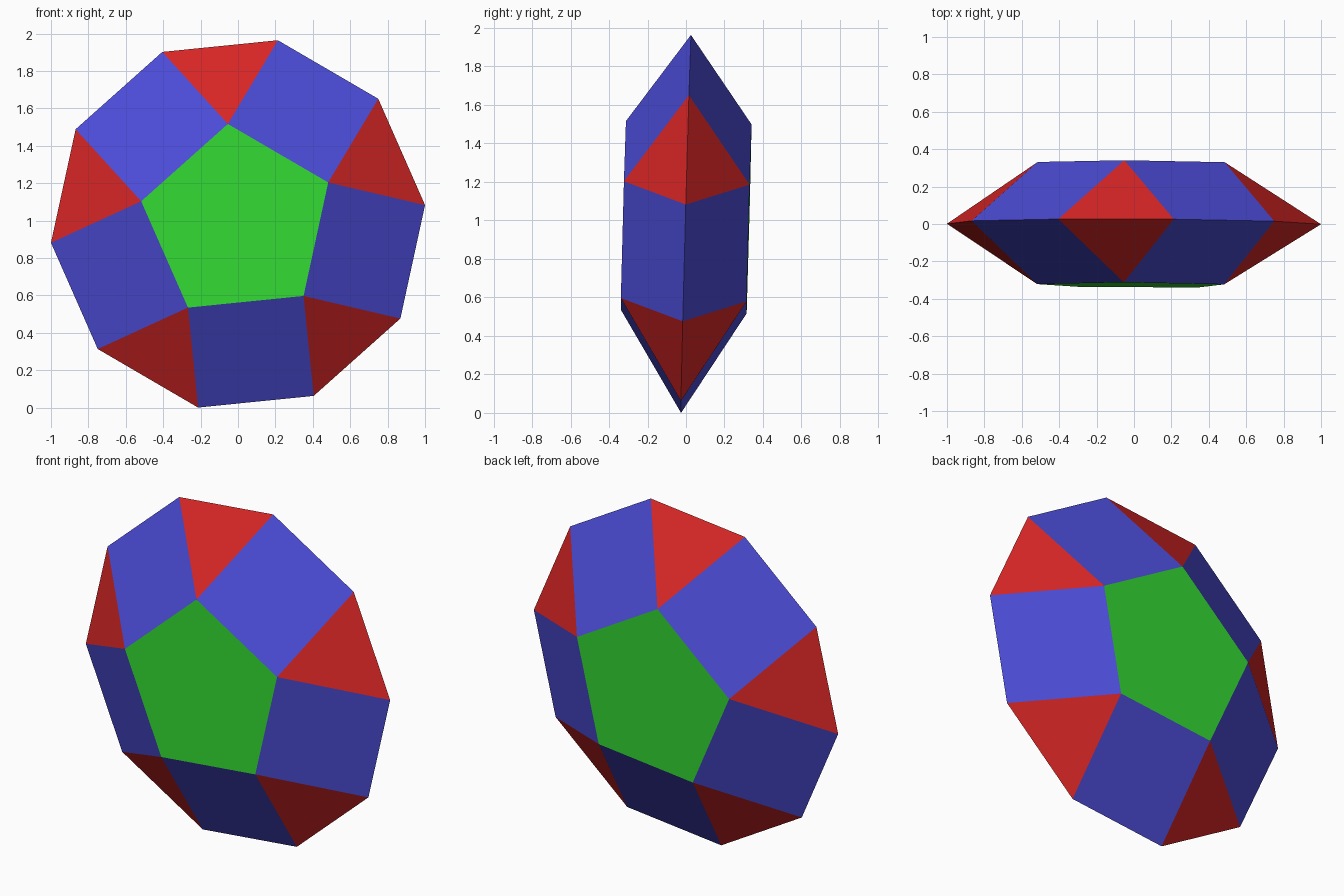
import bpy
import bmesh
import math
from mathutils import Vector

cube = bpy.data.objects.get("Cube")
if cube:
    bpy.data.objects.remove(cube, do_unlink=True)


def make_material(name, rgb):
    mat = bpy.data.materials.new(name)
    mat.use_nodes = True
    color = (*rgb, 1.0)
    mat.diffuse_color = color
    mat.node_tree.nodes["Principled BSDF"].inputs["Base Color"].default_value = color
    return mat


# Material slot for each kind of face, keyed by its number of sides
materials = [make_material("red", (0.694, 0.0194, 0.0194)),
             make_material("blue", (0.0732, 0.0732, 0.694)),
             make_material("green", (0.0331, 0.694, 0.0331))]
slot_by_sides = {3: 0, 4: 1, 5: 2}

# Proportions of two mirrored pentagonal cupolas with equal edges
START = math.radians(5.75)               # turn of the rim about the depth axis
RIM = 1.0 / math.cos(START)              # decagon radius
EDGE = 2 * RIM * math.sin(math.pi / 10)
CAP = EDGE / (2 * math.sin(math.pi / 5))  # pentagon radius
DEPTH = EDGE * math.sqrt((5 - math.sqrt(5)) / 10)
CENTRE = Vector((0, 0, 0.982))

# Slight tilt of the depth axis
tilt = Vector((0, 1, 0)).rotation_difference(Vector((0.004, 1, -0.027)))


def ring(bm, count, radius, start, y):
    verts = []
    for i in range(count):
        a = start + 2 * math.pi * i / count
        p = Vector((radius * math.cos(a), y, radius * math.sin(a)))
        verts.append(bm.verts.new(tilt @ p + CENTRE))
    return verts


bm = bmesh.new()
rim = ring(bm, 10, RIM, START, 0)

# Front and back cupolas share the rim, so like faces meet along it
for side in (-1, 1):
    cap = ring(bm, 5, CAP, START + math.pi / 10, side * DEPTH)
    bm.faces.new(cap)
    for i in range(5):
        a, b, c = rim[2 * i], rim[2 * i + 1], rim[(2 * i + 2) % 10]
        bm.faces.new((a, b, cap[i]))
        bm.faces.new((b, c, cap[(i + 1) % 5], cap[i]))

bmesh.ops.recalc_face_normals(bm, faces=bm.faces[:])
for face in bm.faces:
    face.material_index = slot_by_sides[len(face.verts)]

mesh = bpy.data.meshes.new("pentagonal_bicupola")
for mat in materials:
    mesh.materials.append(mat)
bm.to_mesh(mesh)
bm.free()
solid = bpy.data.objects.new("pentagonal_bicupola", mesh)
bpy.context.collection.objects.link(solid)
